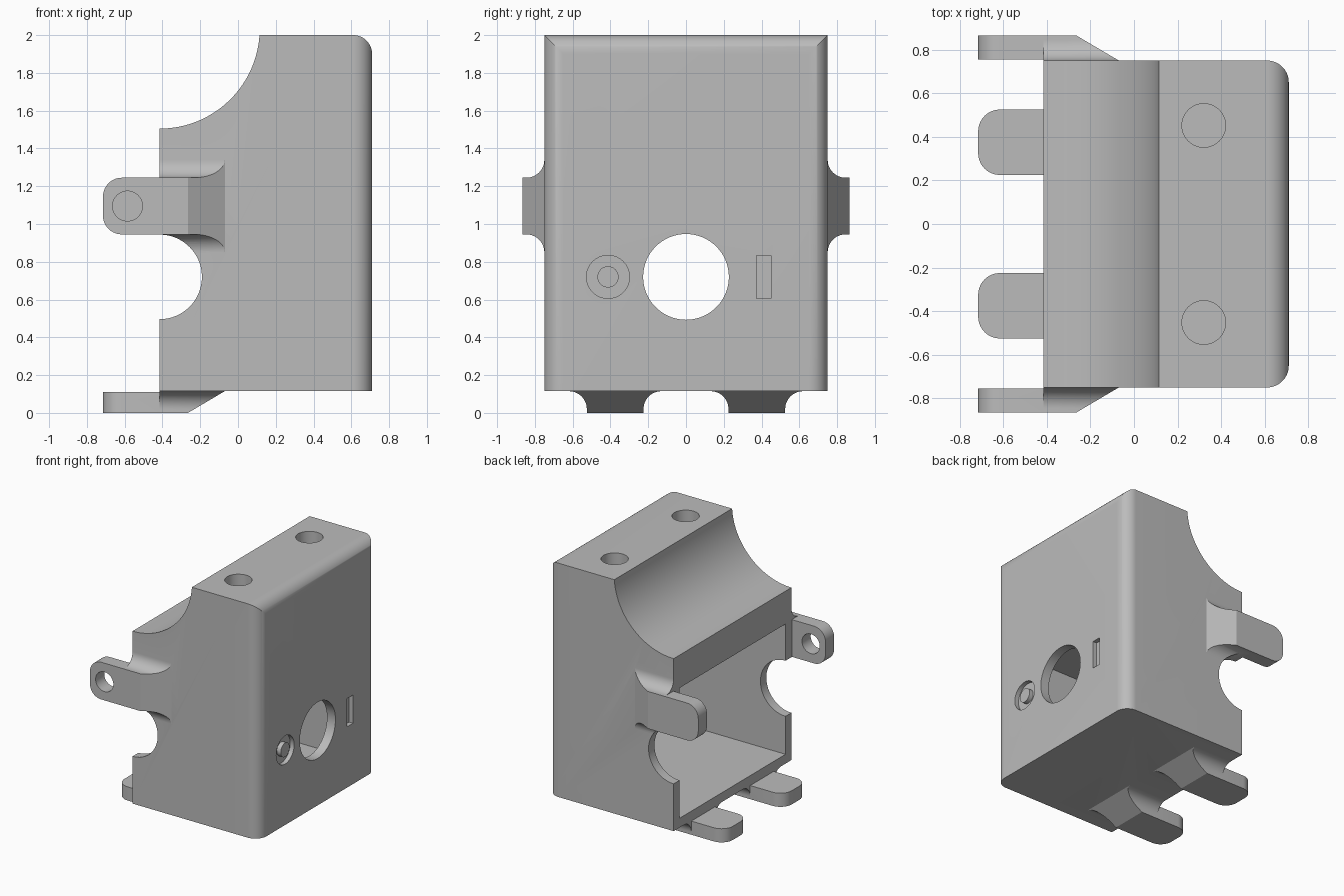
import bpy, bmesh
from math import sin, cos, pi
from mathutils import Matrix, Vector

if "Cube" in bpy.data.objects:
    bpy.data.objects.remove(bpy.data.objects["Cube"], do_unlink=True)

grey = bpy.data.materials.new("plain_grey")
grey.use_nodes = True
grey.diffuse_color = (0.5, 0.5, 0.5, 1)
grey.node_tree.nodes["Principled BSDF"].inputs["Base Color"].default_value = (0.5, 0.5, 0.5, 1)


def arc(cx, cy, r, start, end, steps=16):
    """Points on an arc, angles in half turns."""
    angles = [pi * (start + (end - start) * i / steps) for i in range(steps + 1)]
    return [(cx + r * cos(a), cy + r * sin(a)) for a in angles]


def circle(cx, cy, r):
    return arc(cx, cy, r, 0, 2, 64)[:-1]


def rect(x0, x1, y0, y1):
    return [(x0, y0), (x1, y0), (x1, y1), (x0, y1)]


def prism(name, points, axis, lo, hi, matrix=None, slope=None):
    """Extrude a 2D outline along an axis, optionally trimmed by a plane."""
    place = {"x": lambda a, b: (lo, a, b),
             "y": lambda a, b: (a, lo, b),
             "z": lambda a, b: (a, b, lo)}[axis]
    step = Vector([(hi - lo) * (axis == k) for k in "xyz"])
    bm = bmesh.new()
    face = bm.faces.new([bm.verts.new(place(a, b)) for a, b in points])
    out = bmesh.ops.extrude_face_region(bm, geom=[face])
    bmesh.ops.translate(bm, vec=step, verts=[v for v in out["geom"] if isinstance(v, bmesh.types.BMVert)])
    if slope:
        geom = bm.verts[:] + bm.edges[:] + bm.faces[:]
        bmesh.ops.bisect_plane(bm, geom=geom, plane_co=slope[0], plane_no=slope[1], clear_outer=True)
        bmesh.ops.holes_fill(bm, edges=[e for e in bm.edges if e.is_boundary])
    if matrix:
        bm.transform(matrix)
    bmesh.ops.recalc_face_normals(bm, faces=bm.faces[:])
    mesh = bpy.data.meshes.new(name)
    bm.to_mesh(mesh)
    bm.free()
    mesh.materials.append(grey)
    obj = bpy.data.objects.new(name, mesh)
    bpy.context.scene.collection.objects.link(obj)
    return obj


def combine(target, other, operation):
    """Apply a boolean and remove the helper."""
    mod = target.modifiers.new("combine", "BOOLEAN")
    mod.operation = operation
    mod.solver = "EXACT"
    mod.object = other
    bpy.context.view_layer.objects.active = target
    bpy.ops.object.modifier_apply(modifier=mod.name)
    bpy.data.objects.remove(other, do_unlink=True)


BACK, FRONT, HALF, BASE, TOP = -0.415, 0.71, 0.75, 0.115, 2.0
ROUND, WALL, PORT_Z = 0.1, 0.075, 0.72

# Housing: side outline with a scooped corner, crossed with a rounded plan
side = [(BACK, BASE), (FRONT, BASE)]
side += arc(FRONT - ROUND, TOP - ROUND, ROUND, 0, 0.5)
side += arc(BACK, 2.035, 0.53, -0.021, -0.5, 40)
housing = prism("housing", side, "y", -HALF, HALF)
plan = [(BACK - 0.1, -HALF)]
plan += arc(FRONT - ROUND, ROUND - HALF, ROUND, -0.5, 0)
plan += arc(FRONT - ROUND, HALF - ROUND, ROUND, 0, 0.5)
plan += [(BACK - 0.1, HALF)]
combine(housing, prism("plan_cutter", plan, "z", 0, 2.2), "INTERSECT")

# Mounting tabs: flared root with a sloped end, plus a rounded plate
THICK, WIDE, FLARE = 0.115, 0.15, 0.095
half_root = [(WIDE + FLARE, -0.03)]
half_root += [(a, b) for a, b in arc(WIDE + FLARE, FLARE, FLARE, -0.5, -1, 12)]
half_root += [(WIDE, THICK)]
root = half_root + [(-a, b) for a, b in reversed(half_root)]
slope = (Vector((-0.07, 0, 0)), Vector((THICK, 0, 0.195)))
plate = [(-0.35, -WIDE), (-0.35, WIDE)]
plate += arc(-0.615, WIDE - 0.1, 0.1, 0.5, 1, 10)
plate += arc(-0.615, 0.1 - WIDE, 0.1, 1, 1.5, 10)


def frame(width_axis, out_axis, origin):
    m = Matrix.Identity(4)
    for col, vec in enumerate(((1, 0, 0), width_axis, out_axis, origin)):
        for row in range(3):
            m[row][col] = vec[row]
    return m


frames = []
for s in (-1, 1):
    frames.append(frame((0, 1, 0), (0, 0, -1), (0, s * 0.375, BASE)))
    frames.append(frame((0, 0, 1), (0, s, 0), (0, s * HALF, 1.095)))
for m in frames:
    tab = prism("mounting_tab", root, "x", BACK, 0.05, m, slope)
    combine(tab, prism("tab_plate", plate, "z", 0.005, THICK, m), "UNION")
    combine(tab, prism("bolt_cutter", circle(-0.585, 0, 0.079), "z", -0.1, 0.2, m), "DIFFERENCE")
    combine(housing, tab, "UNION")

# Cavity, open at the rear
cavity = rect(WALL - HALF, HALF - WALL, BASE + WALL, 1.24)
combine(housing, prism("cavity_cutter", cavity, "x", BACK - 0.1, FRONT - WALL), "DIFFERENCE")

# Half-round side notches and the round port
combine(housing, prism("notch_cutter", circle(BACK, PORT_Z, 0.224), "y", -1, 1), "DIFFERENCE")
combine(housing, prism("port_cutter", circle(0, PORT_Z, 0.227), "x", 0.5, 0.9), "DIFFERENCE")

# Recessed ring and slot
DEEP = FRONT - 0.035
combine(housing, prism("ring_cutter", circle(-0.413, PORT_Z, 0.114), "x", DEEP, 0.9), "DIFFERENCE")
combine(housing, prism("slot_cutter", rect(0.373, 0.45, 0.605, 0.832), "x", DEEP, 0.9), "DIFFERENCE")
button = prism("ring_button", circle(-0.413, PORT_Z, 0.056), "x", DEEP - 0.01, FRONT)

# Blind holes in the top
for s in (-1, 1):
    combine(housing, prism("top_hole_cutter", circle(0.32, s * 0.452, 0.1), "z", 1.7, 2.2), "DIFFERENCE")

# Smooth curves, keep edges sharp
for obj in (housing, button):
    bpy.ops.object.select_all(action="DESELECT")
    obj.select_set(True)
    bpy.context.view_layer.objects.active = obj
    bpy.ops.object.shade_smooth_by_angle(angle=pi / 6)
